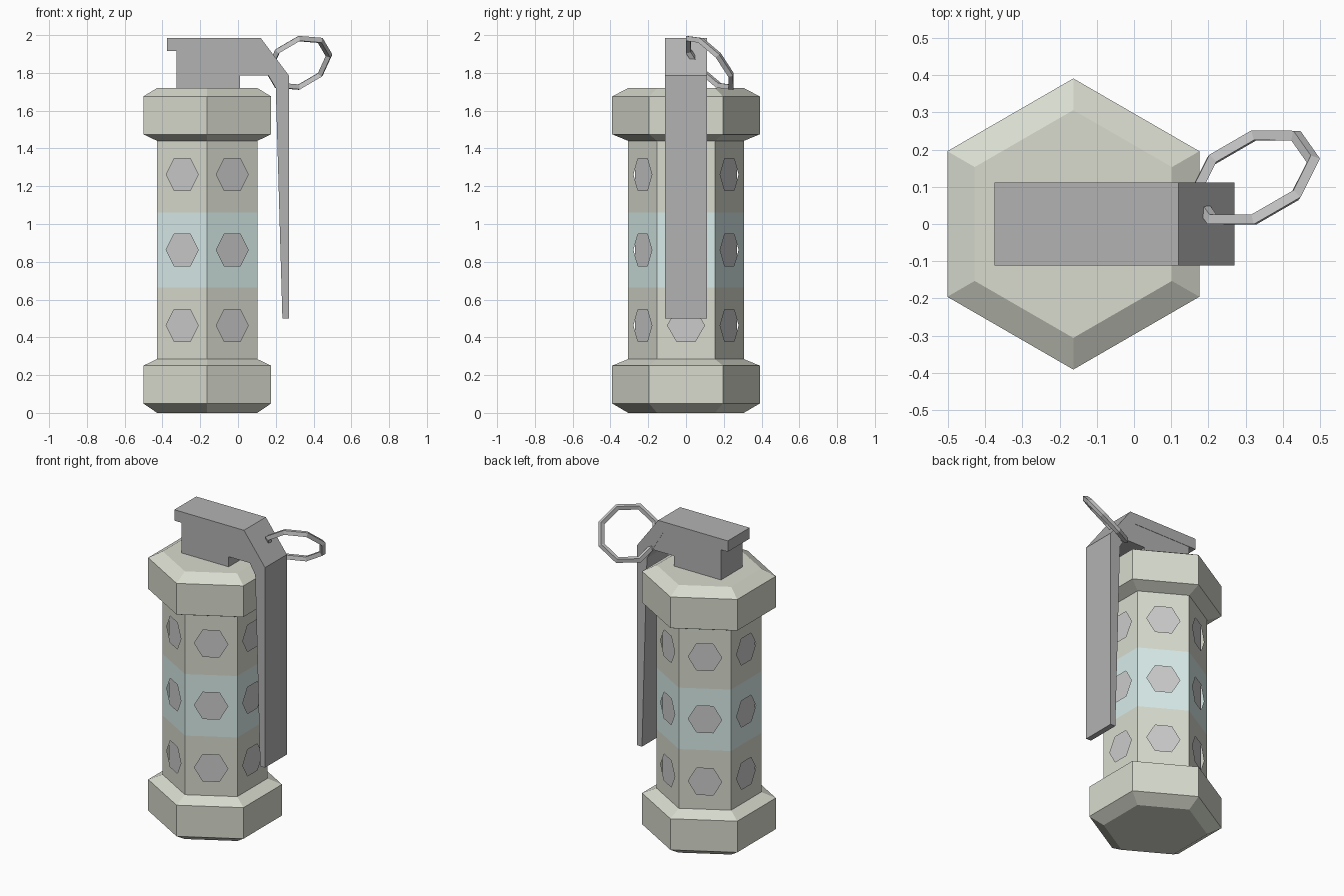
import bpy, bmesh, math
from mathutils import Vector, Matrix

if "Cube" in bpy.data.objects:
    bpy.data.objects.remove(bpy.data.objects["Cube"])

CX = -0.163          # axis of the hexagonal body
R_BODY, R_CAP, R_CORE = 0.306, 0.391, 0.27


def material(name, rgb):
    m = bpy.data.materials.new(name)
    m.diffuse_color = (*rgb, 1)
    m.use_nodes = True
    m.node_tree.nodes["Principled BSDF"].inputs["Base Color"].default_value = m.diffuse_color
    return m


OLIVE = material("olive_paint", (0.69, 0.71, 0.62))
BLUE = material("pale_blue_paint", (0.69, 0.84, 0.82))
DARK = material("dark_metal", (0.45, 0.45, 0.45))
STEEL = material("steel", (0.7, 0.7, 0.7))


def finish(name, bm, *mats):
    mesh = bpy.data.meshes.new(name)
    bm.to_mesh(mesh)
    bm.free()
    for m in mats:
        mesh.materials.append(m)
    ob = bpy.data.objects.new(name, mesh)
    bpy.context.collection.objects.link(ob)
    return ob


def hex_point(k, r, z):
    a = math.radians(90 + 60 * k)
    return Vector((CX + r * math.cos(a), r * math.sin(a), z))


def hex_stack(name, profile, mat, close_bottom=False, close_top=False):
    """Hexagonal rings of (radius, z) joined into a shell."""
    bm = bmesh.new()
    rings = [[bm.verts.new(hex_point(k, r, z)) for k in range(6)] for r, z in profile]
    for lo, hi in zip(rings, rings[1:]):
        for k in range(6):
            n = (k + 1) % 6
            bm.faces.new((lo[k], lo[n], hi[n], hi[k]))
    if close_bottom:
        bm.faces.new(rings[0][::-1])
    if close_top:
        bm.faces.new(rings[-1])
    return finish(name, bm, mat)


def extrude_profile(name, pts, half_width, mat):
    """Extrude an x-z outline across y."""
    bm = bmesh.new()
    face = bm.faces.new([bm.verts.new((x, -half_width, z)) for x, z in pts])
    ext = bmesh.ops.extrude_face_region(bm, geom=[face])
    moved = [v for v in ext["geom"] if isinstance(v, bmesh.types.BMVert)]
    bmesh.ops.translate(bm, verts=moved, vec=(0, 2 * half_width, 0))
    bmesh.ops.recalc_face_normals(bm, faces=bm.faces)
    return finish(name, bm, mat)


# End caps and the inner core seen through the holes
hex_stack("base_cap", [(R_BODY, 0), (R_CAP, 0.05), (R_CAP, 0.25), (R_BODY, 0.285)],
          OLIVE, close_bottom=True)
hex_stack("top_cap", [(R_BODY, 1.44), (R_CAP, 1.475), (R_CAP, 1.675), (R_BODY, 1.72)],
          OLIVE, close_top=True)
hex_stack("inner_core", [(R_CORE, 0.285), (R_CORE, 1.44)], STEEL)

# Perforated body: three bands of six panels, each with a hexagonal hole
bm = bmesh.new()
levels = [0.285, 0.665, 1.06, 1.44]
for row, zc in enumerate((0.463, 0.863, 1.262)):
    z0, z1 = levels[row], levels[row + 1]
    for k in range(6):
        a, b = hex_point(k, R_BODY, 0), hex_point(k + 1, R_BODY, 0)
        mid, side = (a + b) / 2, (b - a).normalized()
        h = R_BODY / 2
        rim = [(h, zc), (h, z1), (-h, z1), (-h, zc), (-h, z0), (h, z0)]
        hole = [(0.098 * math.cos(math.radians(60 * i)),
                 zc + 0.098 * math.sin(math.radians(60 * i))) for i in range(6)]
        outer, inner = [[bm.verts.new(mid + side * s + Vector((0, 0, z))) for s, z in loop]
                        for loop in (rim, hole)]
        for i in range(6):
            n = (i + 1) % 6
            f = bm.faces.new((outer[i], outer[n], inner[n], inner[i]))
            f.material_index = 1 if row == 1 else 0
bmesh.ops.remove_doubles(bm, verts=bm.verts, dist=0.0005)
finish("perforated_body", bm, OLIVE, BLUE)

# Fuze block and safety lever
extrude_profile("fuze_block", [(-0.325, 1.72), (0.01, 1.72), (0.01, 1.785),
                               (0.17, 1.785), (0.09, 1.918), (-0.325, 1.918)], 0.109, DARK)
extrude_profile("safety_lever", [(-0.375, 1.985), (-0.375, 1.915), (0.085, 1.915), (0.2, 1.72),
                                 (0.235, 0.5), (0.27, 0.5), (0.27, 1.785), (0.12, 1.985)],
                0.111, DARK)

# Octagonal pull ring with a diamond section, tilted
u = Vector((0, -0.66, 0.75)).normalized()
w = Vector((0.175, 0.05, 0.044)).normalized()
n = w.cross(u).normalized()
center = Vector((0.322, 0.125, 1.853))
bm = bmesh.new()
rings = []
for i in range(8):
    t = math.radians(45 * i)
    out = w * math.cos(t) + u * math.sin(t)
    rings.append([bm.verts.new(center + out * r + n * d)
                  for r, d in ((0.19, 0), (0.171, 0.019), (0.152, 0), (0.171, -0.019))])
for i in range(8):
    p, q = rings[i], rings[(i + 1) % 8]
    for j in range(4):
        m = (j + 1) % 4
        bm.faces.new((p[j], q[j], q[m], p[m]))
bmesh.ops.recalc_face_normals(bm, faces=bm.faces)
finish("pull_ring", bm, STEEL)
